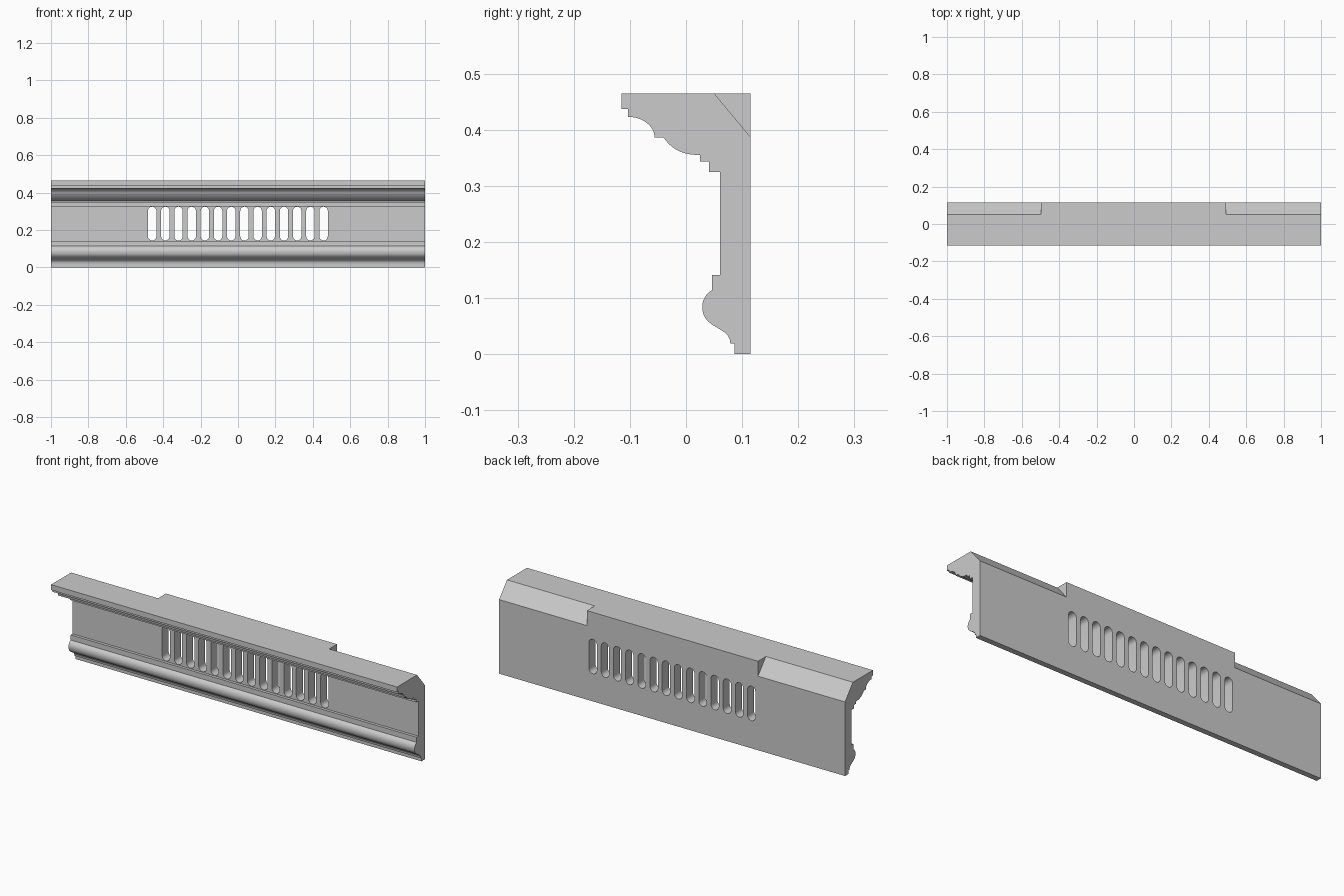
import bpy, bmesh
from math import sin, cos, pi, radians
from mathutils import Vector

if "Cube" in bpy.data.objects:
    bpy.data.objects.remove(bpy.data.objects["Cube"])


def prism(name, outlines, vec):
    """Extrude each closed outline (list of 3D points) along vec into one mesh."""
    bm = bmesh.new()
    for pts in outlines:
        face = bm.faces.new([bm.verts.new(p) for p in pts])
        res = bmesh.ops.extrude_face_region(bm, geom=[face], use_keep_orig=True)
        verts = [v for v in res["geom"] if isinstance(v, bmesh.types.BMVert)]
        bmesh.ops.translate(bm, verts=verts, vec=vec)
    bmesh.ops.recalc_face_normals(bm, faces=bm.faces)
    me = bpy.data.meshes.new(name)
    bm.to_mesh(me)
    bm.free()
    ob = bpy.data.objects.new(name, me)
    bpy.context.collection.objects.link(ob)
    return ob


def arc(cy, cz, ry, rz, a0, a1, n=10):
    angles = [radians(a0 + (a1 - a0) * i / n) for i in range(n + 1)]
    return [(cy + ry * cos(a), cz + rz * sin(a)) for a in angles]


def bezier(p0, p1, p2, p3, n=10):
    a, b, c, d = map(Vector, (p0, p1, p2, p3))
    return [tuple(a*(1-t)**3 + 3*b*t*(1-t)**2 + 3*c*t*t*(1-t) + d*t**3)
            for t in (i / n for i in range(n + 1))]


# Moulding profile (y, z), from the back top edge round the front to the bottom
profile = [(0.115, 0.465), (-0.115, 0.465), (-0.115, 0.437), (-0.103, 0.437)]
profile += arc(-0.103, 0.386, 0.047, 0.037, 90, 0)                    # cove
profile += bezier((-0.040, 0.386), (-0.026, 0.366),
                  (-0.008, 0.355), (0.025, 0.355))                    # ovolo
profile += [(0.025, 0.343), (0.041, 0.343), (0.041, 0.325), (0.061, 0.325),
            (0.061, 0.141), (0.046, 0.141)]
profile += bezier((0.046, 0.114), (0.034, 0.106),
                  (0.029, 0.096), (0.029, 0.084))                     # bead
profile += bezier((0.029, 0.084), (0.029, 0.044),
                  (0.079, 0.050), (0.079, 0.019), 16)[1:]             # ogee
profile += [(0.086, 0.019), (0.086, 0.0), (0.115, 0.0)]
cornice = prism("cornice", [[(-1, y, z) for y, z in profile]], (2, 0, 0))

# Row of round-ended vent slots
R, Z0, Z1 = 0.0225, 0.144, 0.3245
slots = []
for i in range(14):
    x = -0.459 + i * 0.0705
    slots.append([(px, -0.3, pz) for px, pz in
                  arc(x, Z1 - R, R, R, 0, 180) + arc(x, Z0 + R, R, R, 180, 360)])
slot_cutter = prism("slot_cutter", slots, (0, 0.6, 0))

# Back top chamfers at both ends
dy, dz = 0.065, -0.078
chamfer = [(0.05 - dy, 0.465 - dz), (0.05 + 2 * dy, 0.465 + 2 * dz), (0.3, 0.6)]
left = prism("left_chamfer_cutter", [[(-1.1, y, z) for y, z in chamfer]], (0.603, 0, 0))
right = prism("right_chamfer_cutter", [[(0.492, y, z) for y, z in chamfer]], (0.6, 0, 0))

bpy.context.view_layer.objects.active = cornice
cornice.select_set(True)
for cutter in (slot_cutter, left, right):
    cutter.hide_render = True
    mod = cornice.modifiers.new("cut", 'BOOLEAN')
    mod.operation = 'DIFFERENCE'
    mod.solver = 'EXACT'
    mod.object = cutter
    bpy.ops.object.modifier_apply(modifier=mod.name)
    bpy.data.objects.remove(cutter)

bpy.ops.object.shade_smooth_by_angle(angle=radians(30))
